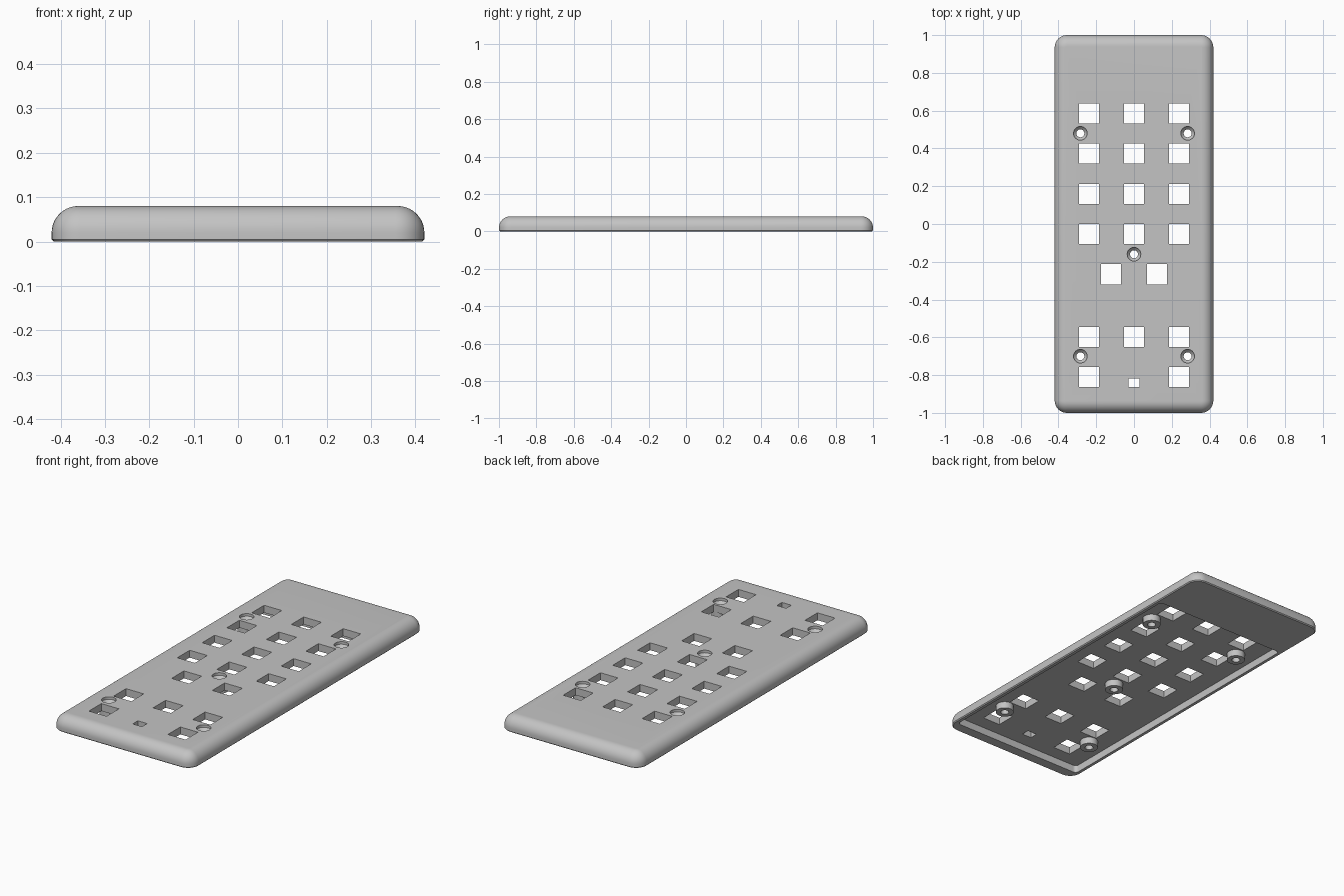
import bpy, bmesh, math
from mathutils import Matrix, Vector

cube = bpy.data.objects.get("Cube")
if cube:
    bpy.data.objects.remove(cube, do_unlink=True)

grey = bpy.data.materials.new("light_grey_plastic")
grey.use_nodes = True
colour = (0.55, 0.55, 0.55, 1)
grey.diffuse_color = colour
grey.node_tree.nodes["Principled BSDF"].inputs["Base Color"].default_value = colour


def finish(bm, name):
    bmesh.ops.recalc_face_normals(bm, faces=bm.faces)
    mesh = bpy.data.meshes.new(name)
    bm.to_mesh(mesh)
    bm.free()
    mesh.materials.append(grey)
    ob = bpy.data.objects.new(name, mesh)
    bpy.context.collection.objects.link(ob)
    return ob


def loft(bm, rings):
    """Skin closed rings of points and cap both ends."""
    loops = [[bm.verts.new(p) for p in ring] for ring in rings]
    for a, b in zip(loops, loops[1:]):
        for i in range(len(a)):
            j = (i + 1) % len(a)
            bm.faces.new((a[i], a[j], b[j], b[i]))
    bm.faces.new(loops[0][::-1])
    bm.faces.new(loops[-1])


def rounded_rect(hx, y0, y1, radius, z, steps=8):
    ring = []
    corners = ((hx - radius, y1 - radius), (radius - hx, y1 - radius),
               (radius - hx, y0 + radius), (hx - radius, y0 + radius))
    for q, (cx, cy) in enumerate(corners):
        for i in range(steps + 1):
            a = math.pi / 2 * (q + i / steps)
            ring.append((cx + radius * math.cos(a), cy + radius * math.sin(a), z))
    return ring


def turned(bm, x, y, profile, sides=32):
    """Round solid from (radius, height) pairs."""
    angles = [2 * math.pi * i / sides for i in range(sides)]
    loft(bm, [[(x + r * math.cos(a), y + r * math.sin(a), z) for a in angles]
              for r, z in profile])


def box(bm, x, y, sx, sy):
    place = Matrix.Translation((x, y, 0.05)) @ Matrix.Diagonal(Vector((sx, sy, 0.3, 1)))
    bmesh.ops.create_cube(bm, size=1, matrix=place)


def combine(target, tool, operation):
    mod = target.modifiers.new(tool.name, "BOOLEAN")
    mod.operation, mod.object, mod.solver = operation, tool, "EXACT"
    bpy.context.view_layer.objects.active = target
    bpy.ops.object.modifier_apply(modifier=mod.name)
    bpy.data.objects.remove(tool, do_unlink=True)


# Outer cover with a rounded upper edge and a small lower chamfer
height, fillet = 0.08, 0.06
profile = [(0.005, 0), (0, 0.005)]
for i in range(11):
    a = math.pi / 2 * i / 10
    profile.append((fillet * (1 - math.cos(a)), height - fillet * (1 - math.sin(a))))
bm = bmesh.new()
loft(bm, [rounded_rect(0.42 - d, d - 1, 1 - d, 0.065 - d, z) for d, z in profile])
cover = finish(bm, "remote_cover")

# Hollow underside, leaving the back end solid
bm = bmesh.new()
loft(bm, [rounded_rect(0.398, -0.94, 0.69, 0.02, z) for z in (-0.1, 0.04)])
combine(cover, finish(bm, "cavity_cutter"), "DIFFERENCE")

# Screw posts
screws = [(sx * 0.284, y) for sx in (-1, 1) for y in (0.48, -0.7)] + [(0, -0.16)]
bm = bmesh.new()
for x, y in screws:
    turned(bm, x, y, [(0.046, 0.004), (0.046, 0.06)])
combine(cover, finish(bm, "screw_posts"), "UNION")

# Button openings, the small lamp slot and the countersunk screw holes
bm = bmesh.new()
size, column = 0.106, 0.237
for y in (0.585, 0.372, 0.16, -0.053, -0.598):
    for x in (-column, 0, column):
        box(bm, x, y, size, size)
for s in (-1, 1):
    box(bm, s * 0.122, -0.266, size, size)
    box(bm, s * column, -0.81, size, size)
box(bm, 0, -0.84, 0.056, 0.044)
for x, y in screws:
    turned(bm, x, y, [(0.021, -0.1), (0.021, 0.05), (0.036, 0.066), (0.036, 0.2)])
combine(cover, finish(bm, "opening_cutters"), "DIFFERENCE")

# Smooth curved surfaces, crisp edges
bpy.ops.object.select_all(action="DESELECT")
cover.select_set(True)
bpy.context.view_layer.objects.active = cover
bpy.ops.object.shade_smooth_by_angle(angle=math.radians(30))
